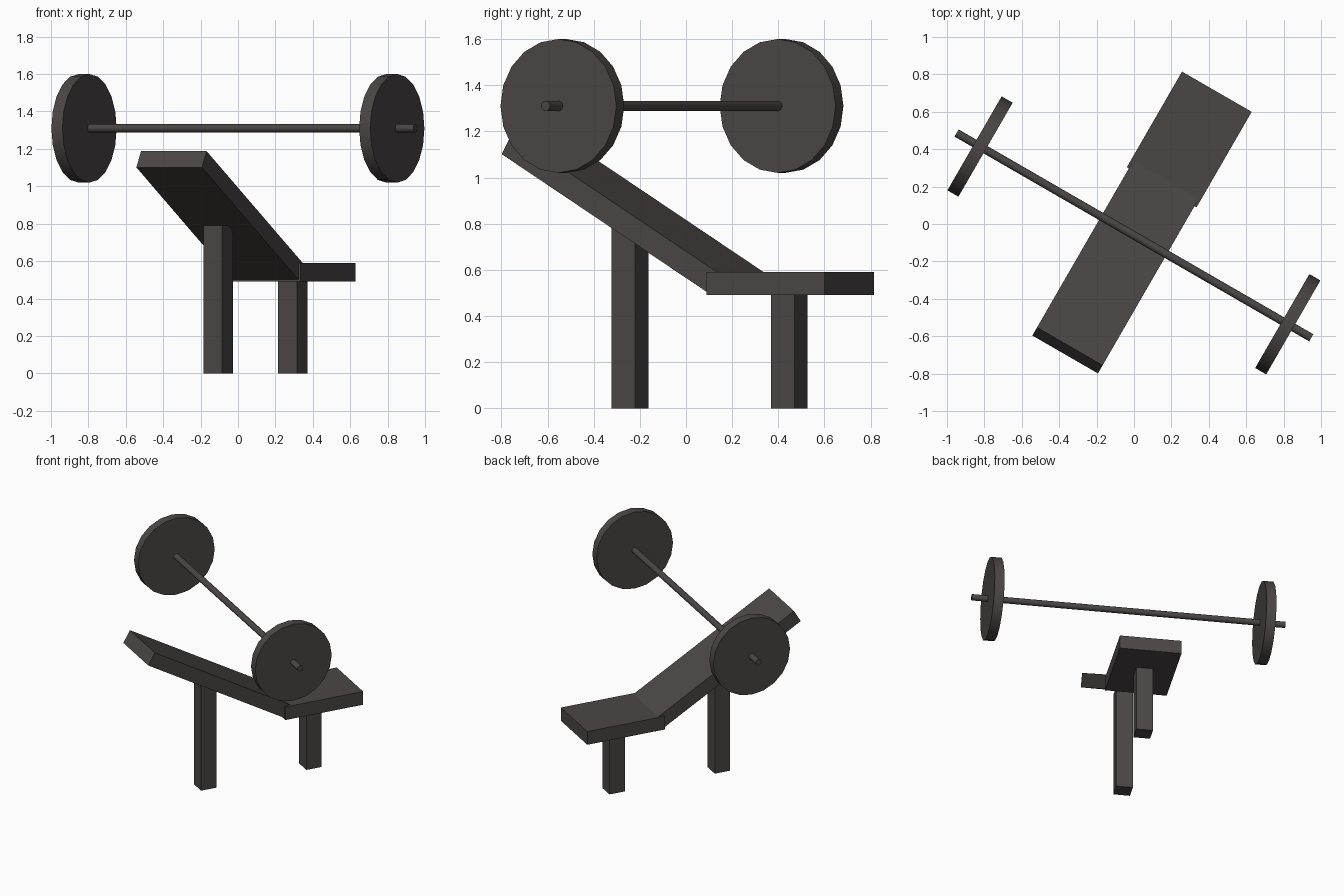
import bpy
from math import radians
from mathutils import Matrix, Vector

cube = bpy.data.objects.get("Cube")
if cube:
    bpy.data.objects.remove(cube, do_unlink=True)

# One dark grey for everything
grey = bpy.data.materials.new("dark_grey")
grey.use_nodes = True
colour = (0.07, 0.062, 0.06, 1)
grey.diffuse_color = colour
grey.node_tree.nodes["Principled BSDF"].inputs["Base Color"].default_value = colour

# The whole set is turned on the floor; parts are placed in its own frame
TURN = Matrix.Rotation(radians(-30), 4, 'Z')
MID = 0.03


def finish(name, centre, tilt):
    ob = bpy.context.object
    ob.name = name
    ob.data.materials.append(grey)
    ob.matrix_world = TURN @ Matrix.Translation(centre) @ tilt
    return ob


def box(name, size, centre, slope=0):
    bpy.ops.mesh.primitive_cube_add(size=1)
    bpy.context.object.data.transform(Matrix.Diagonal(Vector((*size, 1))))
    return finish(name, centre, Matrix.Rotation(radians(slope), 4, 'X'))


def rod(name, radius, length, centre, sides):
    bpy.ops.mesh.primitive_cylinder_add(vertices=sides, radius=radius, depth=length)
    bpy.context.object.data.transform(Matrix.Rotation(radians(90), 4, 'Y'))
    bpy.ops.object.shade_smooth_by_angle()
    return finish(name, centre, Matrix())


# Bench
box("seat", (0.43, 0.59, 0.1), (MID, 0.539, 0.54))
box("backrest", (0.405, 1.215, 0.1), (MID, -0.238, 0.839), -30.2)

# Legs
for name, y, height in (("backrest_leg", -0.263, 0.79), ("seat_leg", 0.535, 0.5)):
    box(name, (0.116, 0.116, height), (MID, y, height / 2))

# Barbell
rod("bar", 0.022, 2.19, (MID, -0.053, 1.31), 16)
for name, side in (("left_weight", 1), ("right_weight", -1)):
    rod(name, 0.29, 0.068, (MID + side * 0.95, -0.053, 1.31), 20)
